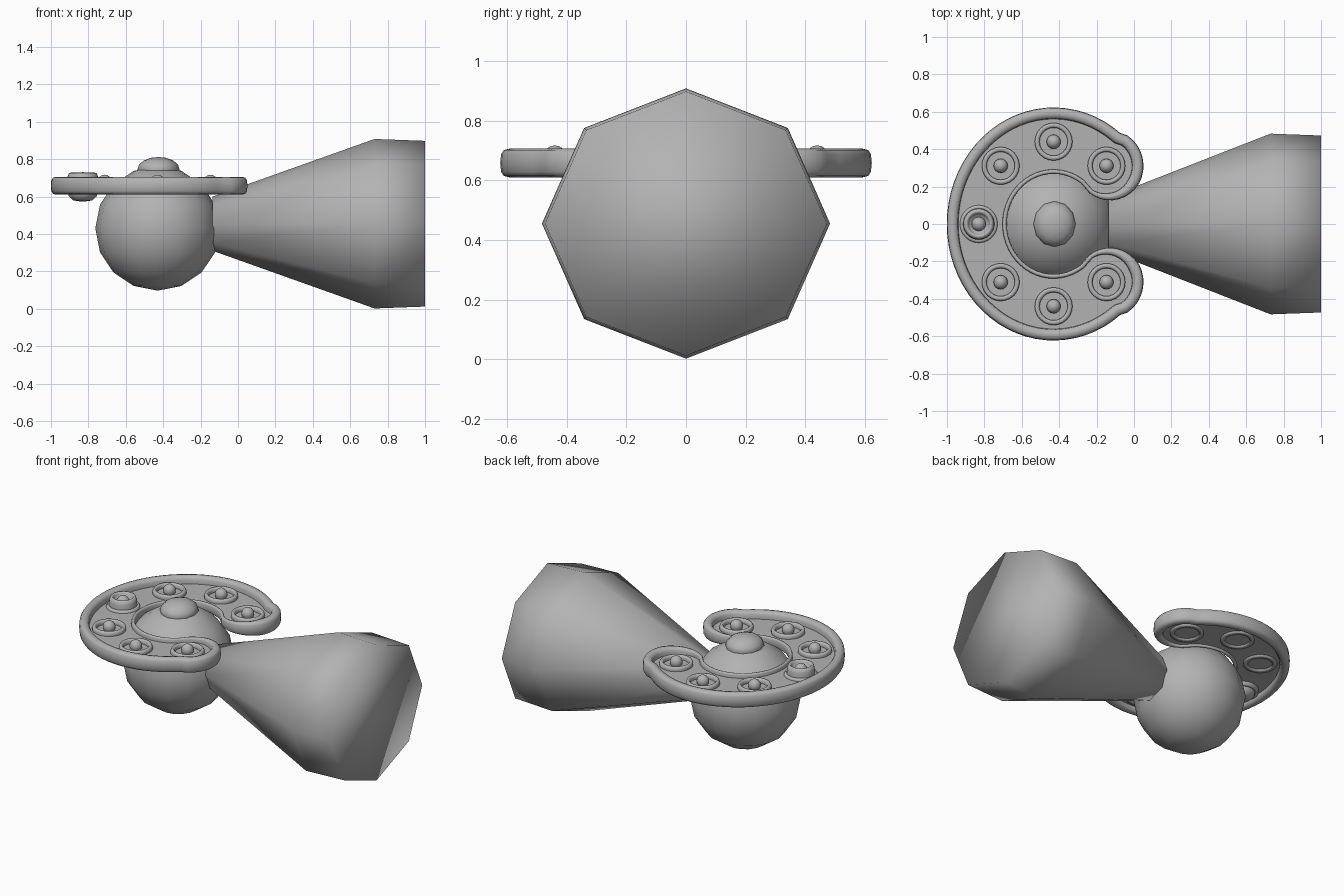
import bpy, bmesh, math
from mathutils import Matrix

if "Cube" in bpy.data.objects:
    bpy.data.objects.remove(bpy.data.objects["Cube"])

CX = -0.43                      # centre of ball and tray
grey = bpy.data.materials.new("mid_grey")
grey.diffuse_color = (0.45, 0.45, 0.45, 1)
grey.use_nodes = True
grey.node_tree.nodes["Principled BSDF"].inputs["Base Color"].default_value = grey.diffuse_color


def finish(name, bm, smooth=True):
    bmesh.ops.recalc_face_normals(bm, faces=bm.faces)
    mesh = bpy.data.meshes.new(name)
    bm.to_mesh(mesh)
    bm.free()
    for p in mesh.polygons:
        p.use_smooth = smooth
    mesh.materials.append(grey)
    ob = bpy.data.objects.new(name, mesh)
    bpy.context.collection.objects.link(ob)
    return ob


def loft(bm, rings, loop=False, caps=True):
    """Join rings of points with quads."""
    vs = [[bm.verts.new(p) for p in r] for r in rings]
    n, m = len(vs), len(vs[0])
    for i in range(n if loop else n - 1):
        a, b = vs[i], vs[(i + 1) % n]
        for j in range(m):
            k = (j + 1) % m
            bm.faces.new((a[j], a[k], b[k], b[j]))
    if caps and not loop:
        bm.faces.new(vs[0])
        bm.faces.new(vs[-1])


def ball(name, x, y, z, r, seg, rings, scale=(1, 1, 1)):
    bm = bmesh.new()
    mat = Matrix.Translation((x, y, z)) @ Matrix.Diagonal((*scale, 1))
    bmesh.ops.create_uvsphere(bm, u_segments=seg, v_segments=rings, radius=r, matrix=mat)
    return finish(name, bm)


def lathe(name, x, y, profile, loop=False, seg=24):
    """Turn an (r, z) profile about a vertical axis."""
    bm = bmesh.new()
    rings = [[(x + r * math.cos(math.tau * j / seg), y + r * math.sin(math.tau * j / seg), z)
              for j in range(seg)] for r, z in profile]
    loft(bm, rings, loop)
    return finish(name, bm)


# Ball body and the low bump on its crown
ball("ball_body", CX, 0, 0.43, 0.333, 16, 8)
ball("crown_bump", CX + 0.005, 0, 0.745, 1, 12, 8, (0.113, 0.122, 0.067))

# Eight-sided flaring horn along x
bm = bmesh.new()
loft(bm, [[(x, ry * math.sin(math.tau * i / 8), 0.455 + rz * math.cos(math.tau * i / 8))
           for i in range(8)]
          for x, ry, rz in ((-0.135, 0.145, 0.145), (0.73, 0.483, 0.453), (1.0, 0.473, 0.443))])
finish("flared_horn", bm)

# Outline of half the open tray: outer arc, rounded lobe, inner arc (x, y, half width, half height)
half = []
for i in range(25):
    t = math.radians(180 - 129 * i / 24)
    half.append((CX + 0.54 * math.cos(t), 0.592 * math.sin(t), 0.031, 0.048))
for i in range(1, 19):
    deg = 66 - 190 * i / 18
    k = min(1, max(0, (-30 - deg) / 90))
    t = math.radians(deg)
    half.append((-0.14 + 0.16 * math.cos(t), 0.31 + 0.165 * math.sin(t),
                 0.031 - 0.019 * k, 0.048 - 0.018 * k))
for i in range(1, 20):
    t = math.radians(47 + 133 * i / 19)
    half.append((CX + 0.262 * math.cos(t), 0.28 * math.sin(t), 0.012, 0.03))
outline = half + [(x, -y, w, h) for x, y, w, h in half[-2:0:-1]]

# Rounded rim swept round the outline
bm = bmesh.new()
rings = []
n = len(outline)
for i, (x, y, w, h) in enumerate(outline):
    a, b = outline[i - 1], outline[(i + 1) % n]
    dx, dy = b[0] - a[0], b[1] - a[1]
    d = math.hypot(dx, dy)
    nx, ny = -dy / d, dx / d
    ring = []
    for j in range(12):
        t = math.tau * j / 12
        c, s = math.cos(t), math.sin(t)
        u = w * math.copysign(abs(c) ** 0.7, c)
        v = h * math.copysign(abs(s) ** 0.7, s)
        ring.append((x + nx * u, y + ny * u, 0.658 + v))
    rings.append(ring)
loft(bm, rings, loop=True)
finish("tray_rim", bm)

# Tray floor
bm = bmesh.new()
loft(bm, [[(x, y, z) for x, y, w, h in outline] for z in (0.642, 0.66)])
finish("tray_floor", bm, smooth=False)

# Dials: raised ring with a small ball inside, at six places round the tray
RING = [(0.100, 0.632), (0.101, 0.675), (0.095, 0.686), (0.082, 0.686),
        (0.075, 0.675), (0.074, 0.632)]
for i, deg in enumerate((45, 90, 135, 225, 270, 315)):
    t = math.radians(deg)
    x, y = CX + 0.40 * math.cos(t), 0.44 * math.sin(t)
    lathe(f"dial_ring_{i + 1}", x, y, RING, loop=True)
    ball(f"dial_ball_{i + 1}", x, y, 0.679, 0.038, 16, 8)

# The seventh place holds a deeper cup
CUP = [(0.02, 0.575), (0.052, 0.58), (0.076, 0.603), (0.086, 0.65), (0.082, 0.705),
       (0.074, 0.726), (0.064, 0.728), (0.056, 0.715), (0.05, 0.695), (0.02, 0.69)]
lathe("deep_cup", CX - 0.40, 0, CUP)
ball("deep_cup_ball", CX - 0.40, 0, 0.693, 0.038, 16, 8)
lathe("deep_cup_collar", CX - 0.40, 0, [(r, z - 0.012) for r, z in RING], loop=True)
